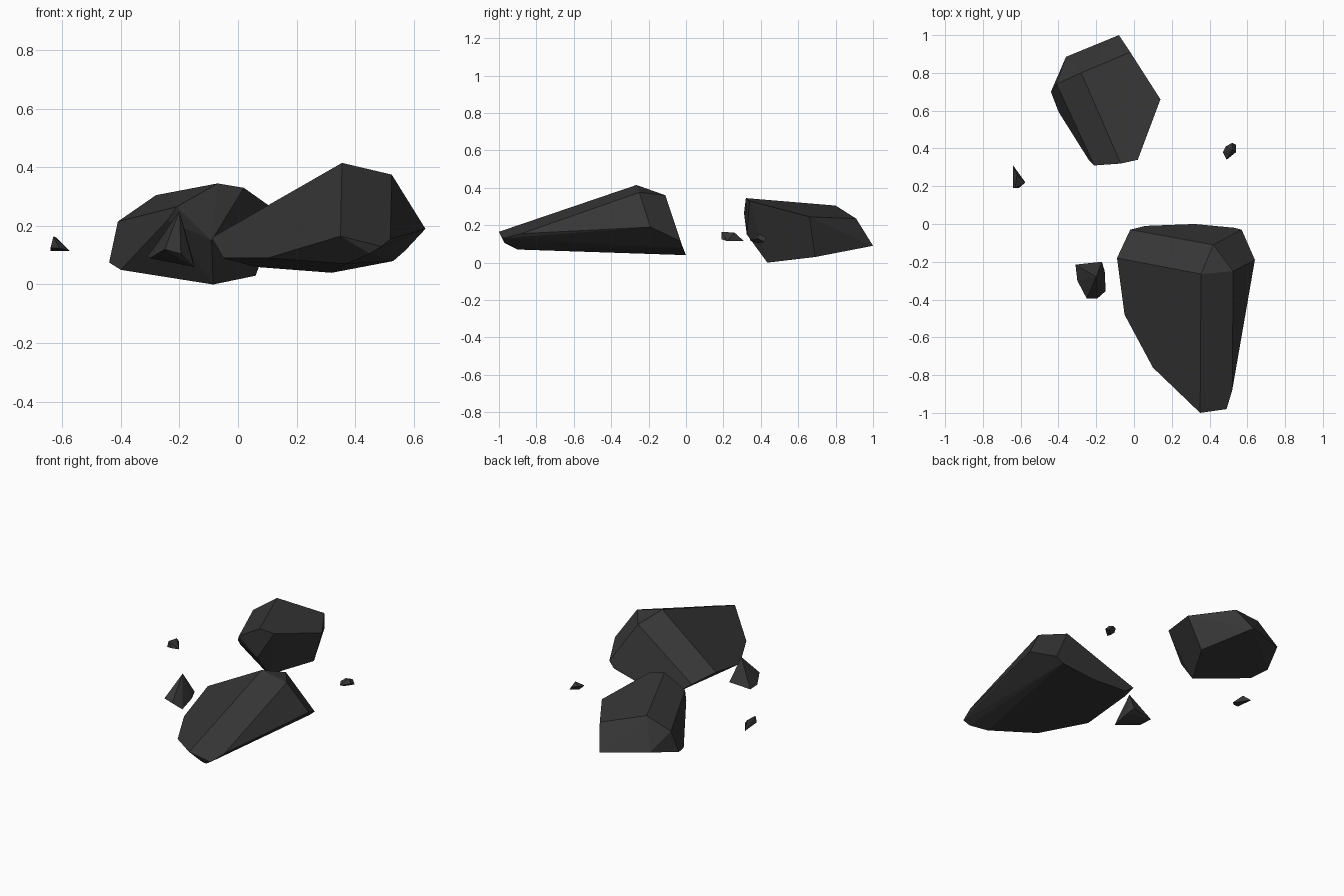
import bpy
import bmesh
import math
from mathutils import Vector

# Remove the default object
default_cube = bpy.data.objects.get("Cube")
if default_cube:
    bpy.data.objects.remove(default_cube, do_unlink=True)

CENTIMETRE = 0.01


def make_material(name, colour):
    material = bpy.data.materials.new(name)
    material.use_nodes = True
    material.diffuse_color = colour
    shader = material.node_tree.nodes["Principled BSDF"]
    shader.inputs["Base Color"].default_value = colour
    shader.inputs["Roughness"].default_value = 0.9
    return material


def make_rock(name, material, corners):
    """Wrap a faceted stone around its corner points (in hundredths)."""
    mesh = bpy.data.meshes.new(name)
    rock = bpy.data.objects.new(name, mesh)
    bpy.context.collection.objects.link(rock)

    bm = bmesh.new()
    for corner in corners:
        bm.verts.new(Vector(corner) * CENTIMETRE)
    hull = bmesh.ops.convex_hull(bm, input=bm.verts[:])
    leftover = set(hull["geom_interior"]) | set(hull["geom_unused"])
    loose = [item for item in leftover if isinstance(item, bmesh.types.BMVert)]
    bmesh.ops.delete(bm, geom=loose, context="VERTS")

    # Merge nearly coplanar triangles into broad flat facets
    bmesh.ops.dissolve_limit(
        bm,
        angle_limit=math.radians(5),
        verts=bm.verts[:],
        edges=bm.edges[:],
    )
    bmesh.ops.recalc_face_normals(bm, faces=bm.faces[:])
    for face in bm.faces:
        face.smooth = False
    bm.to_mesh(mesh)
    bm.free()

    mesh.materials.append(material)
    return rock


dark_stone = make_material("dark stone", (0.037, 0.037, 0.037, 1))

# Long wedge-shaped boulder: crest, pointed nose, left rim, back and underside
crest = [(35.5, -26.5, 41.5), (52.5, -25, 37.5), (42, -11, 36)]
nose = [(35, -100, 16.5), (49, -98, 13), (52, -88, 15.5), (45, -97, 10.5), (37, -90, 7)]
rim = [(10, -76, 9), (-5, -48, 9), (-9, -18, 16), (64, -19, 19)]
back = [(-2, -3, 12), (6, -1, 6), (32, 0, 4), (53, -2, 8), (57, -3, 11.5)]
make_rock("large_boulder", dark_stone, crest + nose + rim + back)

# Rounder boulder behind it
crown = [(-28, 80, 30.5), (-7, 32, 34.5), (2, 34, 33), (-21, 31, 26.5)]
shoulder = [(14, 66, 24.5), (-2, 91, 23.5), (-41, 74, 21.5), (-24, 34, 22)]
skirt = [(-8, 100, 9), (-36, 88.5, 12), (-44, 70, 7.5), (-40, 59.5, 5), (-9, 32.5, 15)]
foot = [(-8.5, 43.5, 0), (6, 69, 3)]
make_rock("rear_boulder", dark_stone, crown + shoulder + skirt + foot)

# Pointed shard beside the large boulder
tip = [(-20, -28, 25)]
base = [(-31, -21.5, 9.5), (-17, -20, 11), (-15.5, -25, 9), (-15, -35.5, 6),
        (-19.5, -39.5, 10.5), (-25, -39.5, 12), (-30, -30, 9)]
make_rock("pointed_shard", dark_stone, tip + base)

# Two loose pebbles
make_rock("right_pebble", dark_stone, [
    (-64, 31, 11.5), (-63, 19, 16.5), (-62, 26, 16),
    (-57.5, 22, 11.5), (-61, 19, 12.5), (-64, 19, 12.5),
])
make_rock("left_pebble", dark_stone, [
    (49, 34, 12), (47, 38, 13), (48.5, 41, 14), (52, 43, 13.5),
    (54, 42, 11), (54, 38, 13), (52, 39, 15.5), (50, 38, 10.5),
])
